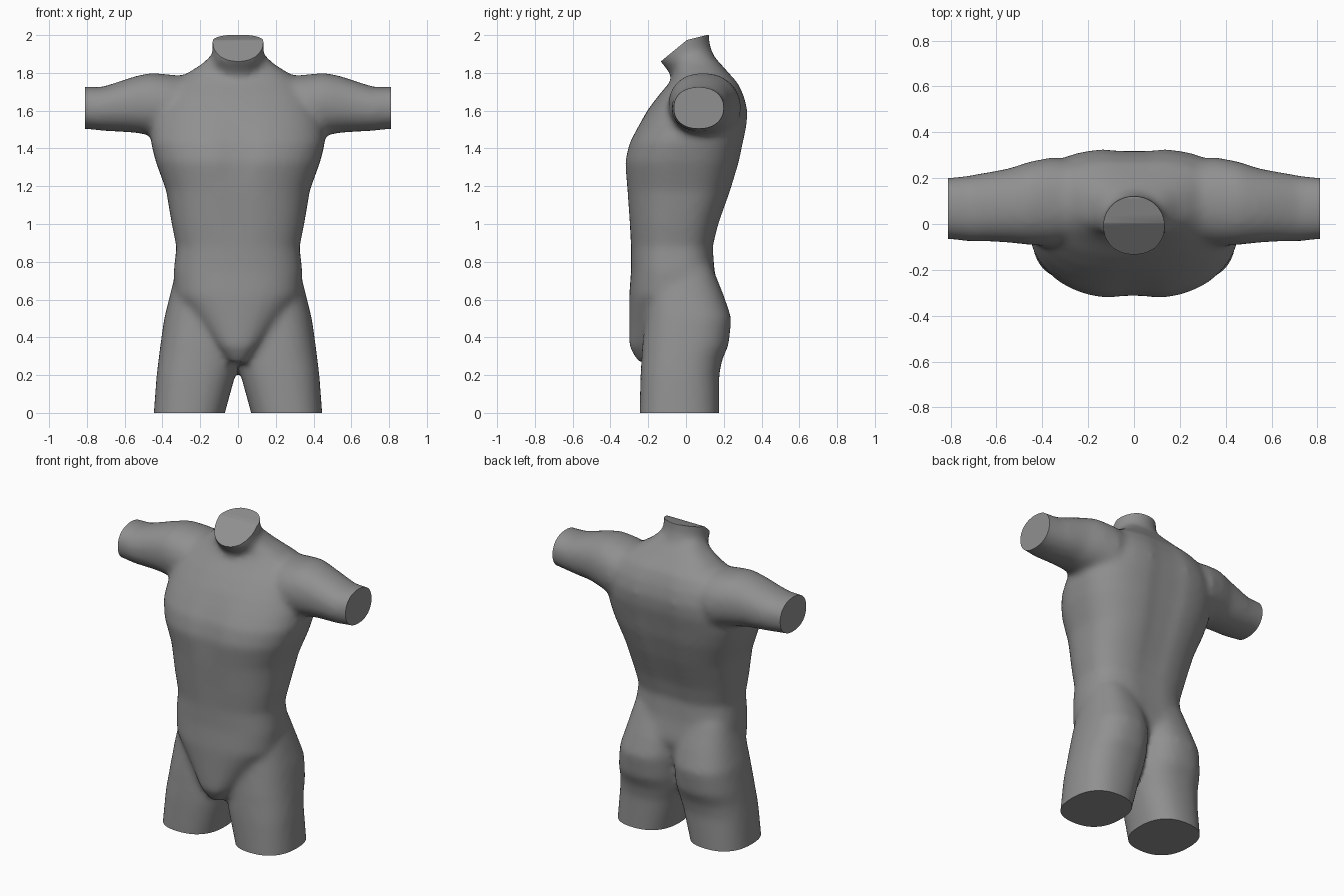
import bpy, bmesh, math
from mathutils import Vector

cube = bpy.data.objects.get("Cube")
if cube:
    bpy.data.objects.remove(cube, do_unlink=True)

PAD = 0.006      # makes up for shrinkage in the smoothing pass
SIDES = 48


def oval(a0, a1, b0, b1, n_front=2.4, n_back=2.4, groove=(0, 0)):
    """Rounded cross-section; groove dents the middle of the front and back."""
    ca, cb = (a0 + a1) / 2, (b0 + b1) / 2
    ha, hb = (a1 - a0) / 2 + PAD, (b1 - b0) / 2 + PAD
    pts = []
    for i in range(SIDES):
        t = 2 * math.pi * (i + 0.5) / SIDES
        c, s = math.cos(t), math.sin(t)
        p = 2 / (n_front if s < 0 else n_back)
        a = math.copysign(abs(c) ** p, c) * ha
        b = math.copysign(abs(s) ** p, s) * hb
        dent = math.exp(-(a / 0.07) ** 2)
        b += dent * (groove[0] if s < 0 else -groove[1])
        pts.append((ca + a, cb + b))
    return pts


def loft(bm, rings):
    """Closed skin through a list of rings of 3D points."""
    rows = [[bm.verts.new(p) for p in ring] for ring in rings]
    for low, high in zip(rows, rows[1:]):
        for i in range(SIDES):
            j = (i + 1) % SIDES
            bm.faces.new((low[i], low[j], high[j], high[i]))
    bm.faces.new(rows[0])
    bm.faces.new(rows[-1])


bm = bmesh.new()

# Trunk: height, half width, front, back, front groove, back groove
trunk = [
    (0.27, 0.05, -0.25, -0.02, 0, 0),
    (0.35, 0.12, -0.295, 0.05, 0, 0),
    (0.48, 0.22, -0.295, 0.13, 0, 0),
    (0.62, 0.33, -0.295, 0.18, 0, 0.02),
    (0.75, 0.335, -0.285, 0.15, 0, 0.01),
    (0.88, 0.32, -0.285, 0.14, 0, 0.01),
    (1.00, 0.345, -0.295, 0.17, 0.005, 0.015),
    (1.18, 0.375, -0.31, 0.235, 0.01, 0.02),
    (1.33, 0.43, -0.325, 0.28, 0.025, 0.025),
    (1.43, 0.455, -0.30, 0.30, 0.02, 0.025),
    (1.52, 0.45, -0.25, 0.32, 0.01, 0.025),
    (1.60, 0.43, -0.20, 0.325, 0, 0.025),
    (1.68, 0.40, -0.14, 0.305, 0, 0.02),
    (1.75, 0.34, -0.08, 0.27, 0, 0.01),
    (1.80, 0.26, -0.05, 0.22, 0, 0),
    (1.85, 0.18, -0.05, 0.175, 0, 0),
    (1.90, 0.13, -0.05, 0.13, 0, 0),
]
loft(bm, [[(x, y, z) for x, y in oval(-w, w, f, b, 2.4, 2.8, (gf, gb))]
          for z, w, f, b, gf, gb in trunk])

# Neck: leans forward and runs past its slanted cut
neck = [
    (1.65, 0.11, -0.08, 0.22),
    (1.78, 0.125, -0.07, 0.22),
    (1.83, 0.13, -0.105, 0.18),
    (1.87, 0.13, -0.14, 0.15),
    (1.95, 0.13, -0.14, 0.12),
    (2.12, 0.13, -0.14, 0.11),
]
loft(bm, [[(x, y, z) for x, y in oval(-w, w, f, b, 2, 2)] for z, w, f, b in neck])

# Thigh with buttock: height, inner, outer, front, back
thigh = [
    (-0.12, 0.10, 0.45, -0.24, 0.17),
    (0.00, 0.075, 0.44, -0.24, 0.17),
    (0.20, 0.02, 0.425, -0.235, 0.17),
    (0.28, 0.00, 0.415, -0.23, 0.185),
    (0.36, 0.00, 0.405, -0.225, 0.22),
    (0.50, 0.00, 0.385, -0.21, 0.235),
    (0.62, 0.00, 0.355, -0.20, 0.195),
    (0.78, 0.04, 0.315, -0.15, 0.13),
]

# Shoulder and upper arm: distance out, front, back, underside, top
arm = [
    (0.22, -0.06, 0.27, 1.45, 1.77),
    (0.36, -0.09, 0.285, 1.45, 1.785),
    (0.46, -0.085, 0.265, 1.475, 1.795),
    (0.55, -0.075, 0.235, 1.49, 1.775),
    (0.64, -0.07, 0.22, 1.495, 1.745),
    (0.72, -0.07, 0.205, 1.50, 1.72),
    (0.81, -0.06, 0.195, 1.51, 1.72),
    (0.95, -0.06, 0.19, 1.51, 1.72),
]
for side in (-1, 1):
    loft(bm, [[(side * x, y, z) for x, y in oval(i, o, f, b)]
              for z, i, o, f, b in thigh])
    loft(bm, [[(side * d, y, z) for y, z in oval(f, b, u, t, 2.2, 2.2)]
              for d, f, b, u, t in arm])

bmesh.ops.recalc_face_normals(bm, faces=bm.faces)
mesh = bpy.data.meshes.new("torso_body")
bm.to_mesh(mesh)
bm.free()
body = bpy.data.objects.new("torso_body", mesh)
bpy.context.collection.objects.link(body)

# Fuse the parts into one smooth skin
remesh = body.modifiers.new("fuse", 'REMESH')
remesh.mode = 'VOXEL'
remesh.voxel_size = 0.018
soften = body.modifiers.new("soften", 'SMOOTH')
soften.factor = 0.5
soften.iterations = 12
deps = bpy.context.evaluated_depsgraph_get()
skin = bpy.data.meshes.new_from_object(body.evaluated_get(deps))
body.modifiers.clear()
body.data = skin
skin.name = "torso_body"

# Cut flat ends on the legs, arms and neck
cuts = [
    ((0, 0, 0), (0, 0, -1)),
    ((0.81, 0, 0), (1, 0, 0)),
    ((-0.81, 0, 0), (-1, 0, 0)),
    ((0, 0, 1.97), (0, -0.82, 1)),
    ((0, 0.11, 2.0), (0, -0.25, 1)),
    ((0, 0, 2.0), (0, 0, 1)),
]
bm = bmesh.new()
bm.from_mesh(skin)
for point, normal in cuts:
    bmesh.ops.bisect_plane(bm, geom=bm.verts[:] + bm.edges[:] + bm.faces[:],
                           plane_co=point, plane_no=Vector(normal).normalized(),
                           clear_outer=True)
    rim = [e for e in bm.edges if e.is_boundary]
    if rim:
        bmesh.ops.holes_fill(bm, edges=rim, sides=0)
bmesh.ops.recalc_face_normals(bm, faces=bm.faces)
for face in bm.faces:
    face.smooth = True
bm.to_mesh(skin)
bm.free()
skin.set_sharp_from_angle(angle=math.radians(40))

# Plain grey
grey = bpy.data.materials.new("plain_grey")
grey.use_nodes = True
colour = (0.28, 0.28, 0.28, 1)
grey.diffuse_color = colour
grey.node_tree.nodes["Principled BSDF"].inputs["Base Color"].default_value = colour
skin.materials.clear()
skin.materials.append(grey)
